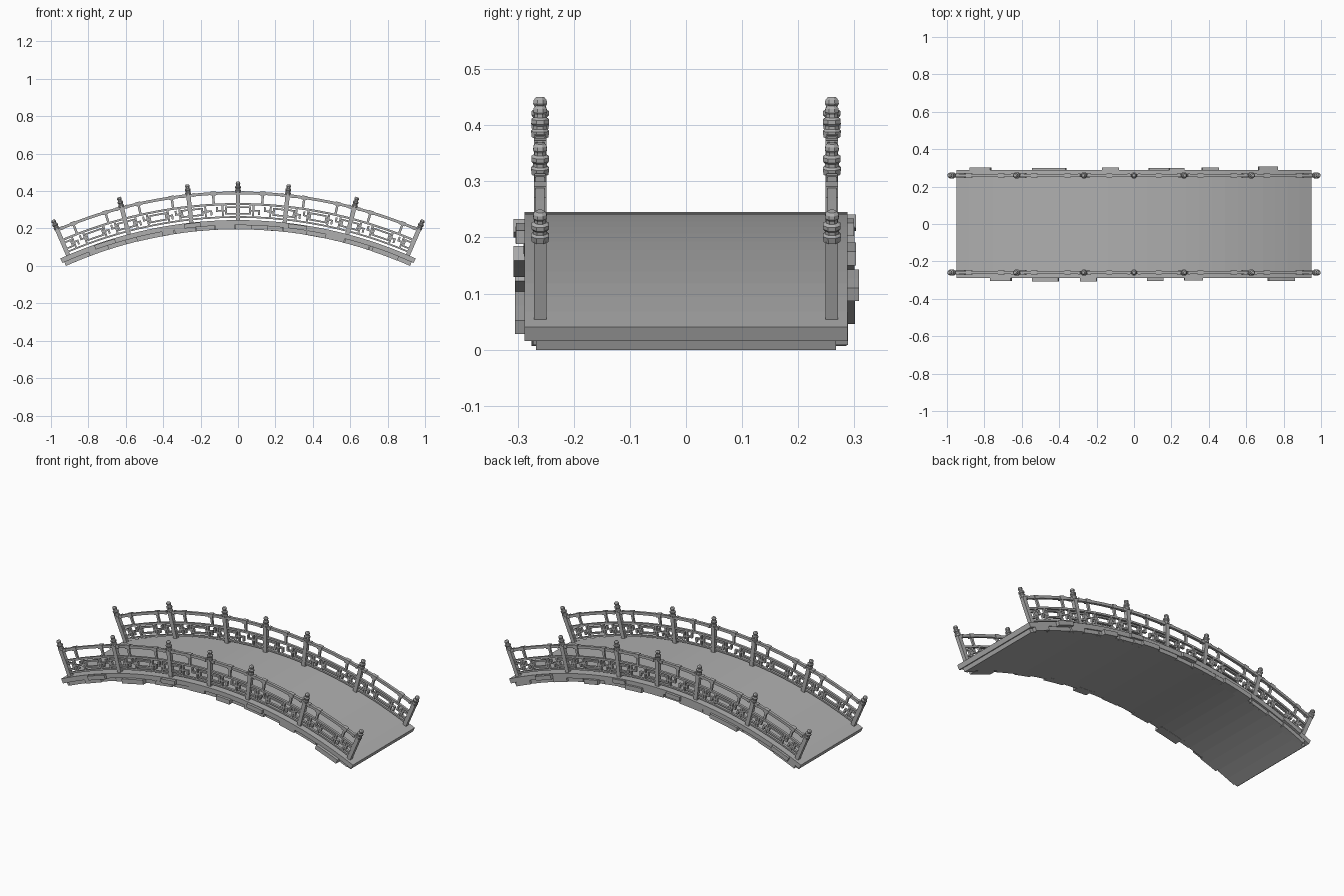
import bpy, bmesh, math, random
from mathutils import Matrix

random.seed(4)
R, CZ = 2.304, -2.059          # deck arc radius and centre height
RAIL_Y = 0.26

cube = bpy.data.objects.get("Cube")
if cube:
    bpy.data.objects.remove(cube)

stone = bpy.data.materials.new("grey stone")
stone.use_nodes = True
colour = (0.43, 0.43, 0.43, 1)
stone.diffuse_color = colour
stone.node_tree.nodes["Principled BSDF"].inputs["Base Color"].default_value = colour


def point(s, h, y):
    """Arc length s along the deck, height h above it."""
    a = s / R
    return ((R + h) * math.sin(a), y, CZ + (R + h) * math.cos(a))


def block(bm, s0, s1, h0, h1, y0, y1, segs=1):
    """Box bent along the bridge arc."""
    rings = []
    for i in range(segs + 1):
        s = s0 + (s1 - s0) * i / segs
        rings.append([bm.verts.new(point(s, h, y))
                      for h, y in ((h0, y0), (h0, y1), (h1, y1), (h1, y0))])
    for a, b in zip(rings, rings[1:]):
        for k in range(4):
            n = (k + 1) % 4
            bm.faces.new((a[k], a[n], b[n], b[k]))
    bm.faces.new(rings[0][::-1])
    bm.faces.new(rings[-1])


def finish(bm, name):
    bmesh.ops.recalc_face_normals(bm, faces=bm.faces[:])
    mesh = bpy.data.meshes.new(name)
    bm.to_mesh(mesh)
    bm.free()
    mesh.materials.append(stone)
    obj = bpy.data.objects.new(name, mesh)
    bpy.context.collection.objects.link(obj)
    return obj


# Deck: upper slab and narrower under course
bm = bmesh.new()
block(bm, -0.979, 0.979, -0.027, 0, -0.288, 0.288, 28)
finish(bm, "deck_slab")
bm = bmesh.new()
block(bm, -0.968, 0.968, -0.049, -0.027, -0.267, 0.267, 28)
finish(bm, "under_course")

# Uneven edge stones in two courses; the listed ones stick out most
proud = {1: ((-.88, -.77), (-.55, -.37), (-.17, -.08), (.08, .19),
             (.19, .27), (.37, .46), (.67, .77)),
         -1: ((-.77, -.66), (-.55, -.41), (-.29, -.2), (.07, .16),
              (.27, .37), (.73, .87))}
for side, name in ((1, "back"), (-1, "front")):
    bm = bmesh.new()
    for i, (x0, x1) in enumerate(proud[side]):
        h0, h1 = ((-0.027, -0.003), (-0.05, -0.024))[i % 2]
        s0, s1 = (R * math.asin(x / R) for x in (x0, x1))
        y = random.uniform(0.299, 0.309)
        block(bm, s0, s1, h0, h1, side * 0.255, side * y, 2)
    s = -0.95
    while s < 0.9:
        e = min(s + random.uniform(0.09, 0.17), 0.95)
        block(bm, s, e - 0.004, -0.049, -0.026, side * 0.25,
              side * random.uniform(0.272, 0.29), 2)
        s = e
    finish(bm, name + "_edge_stones")

# Railing layout
posts = [-0.934, -0.591, -0.25, 0, 0.25, 0.591, 0.934]
finial = [(.148, 0), (.148, .016), (.159, .0175), (.163, .0135), (.169, .0135),
          (.173, .017), (.180, .017), (.184, .011), (.189, .011),
          (.193, .0135), (.200, .0125), (.205, .008), (.205, 0)]


def fret(bm, s0, s1, y):
    """One lattice unit: half boxes at both ends, a tall box between them."""
    t, d = 0.005, 0.007
    n = s1 - s0
    mid = (s0 + s1) / 2

    def bar(a, b, h0, h1):
        block(bm, a, b, h0, h1, y - d, y + d)

    for end, sign in ((s0, 1), (s1, -1)):
        near, far = end + sign * n * 0.25, end + sign * n * 0.32
        lo, hi = sorted((end, near))
        bar(lo, hi, 0.064, 0.073)
        bar(lo, hi, 0.030, 0.039)
        bar(near - t, near + t, 0.030, 0.073)
        bar(far - t, far + t, 0.015, 0.085)
        lo, hi = sorted((near, far))
        bar(lo, hi, 0.047, 0.056)
        lo, hi = sorted((far, mid - sign * n * 0.06))
        bar(lo, hi, 0.047, 0.056)
    half = n * 0.06
    bar(mid - half - t, mid - half + t, 0.030, 0.056)
    bar(mid + half - t, mid + half + t, 0.047, 0.073)


for side, name in ((1, "back"), (-1, "front")):
    y = side * RAIL_Y

    # Square posts
    bm = bmesh.new()
    for s in posts:
        block(bm, s - 0.011, s + 0.011, -0.005, 0.15, y - 0.011, y + 0.011)
    finish(bm, name + "_posts")

    # Turned finials, eight sided, leaning with their posts
    bm = bmesh.new()
    for s in posts:
        new = [bm.verts.new((r, 0, R + h)) for h, r in finial]
        edges = [bm.edges.new(p) for p in zip(new, new[1:])]
        res = bmesh.ops.spin(bm, geom=new + edges, cent=(0, 0, 0), axis=(0, 0, 1),
                             angle=math.tau, steps=8, use_merge=True)
        fresh = [v for v in bm.verts if not v.tag]
        bmesh.ops.transform(bm, verts=fresh, matrix=Matrix.Translation((0, y, CZ))
                            @ Matrix.Rotation(s / R, 4, 'Y')
                            @ Matrix.Rotation(math.pi / 8, 4, 'Z'))
        for v in fresh:
            v.tag = True
    bmesh.ops.remove_doubles(bm, verts=bm.verts[:], dist=0.0001)
    finish(bm, name + "_finials")

    # Continuous handrail, middle rail and bottom rail
    bm = bmesh.new()
    for h0, h1, d in ((0.138, 0.153, 0.008), (0.080, 0.091, 0.007),
                      (0.012, 0.021, 0.007)):
        block(bm, posts[0], posts[-1], h0, h1, y - d, y + d, 32)
    finish(bm, name + "_rails")

    # Lattice, struts and handrail collars in every bay
    lattice, struts, collars = bmesh.new(), bmesh.new(), bmesh.new()
    for s0, s1 in zip(posts, posts[1:]):
        units = 2 if s1 - s0 > 0.3 else 1
        step = (s1 - s0) / units
        for i in range(units):
            a = s0 + i * step
            fret(lattice, a, a + step, y)
            c = a + step / 2
            block(struts, c - 0.006, c + 0.006, 0.088, 0.14, y - 0.006, y + 0.006)
            block(collars, c - 0.014, c + 0.014, 0.135, 0.156, y - 0.011, y + 0.011)
        for c in (s0 + 0.026, s1 - 0.026):
            block(collars, c - 0.006, c + 0.006, 0.136, 0.155, y - 0.010, y + 0.010)
    finish(lattice, name + "_lattice")
    finish(struts, name + "_struts")
    finish(collars, name + "_collars")
